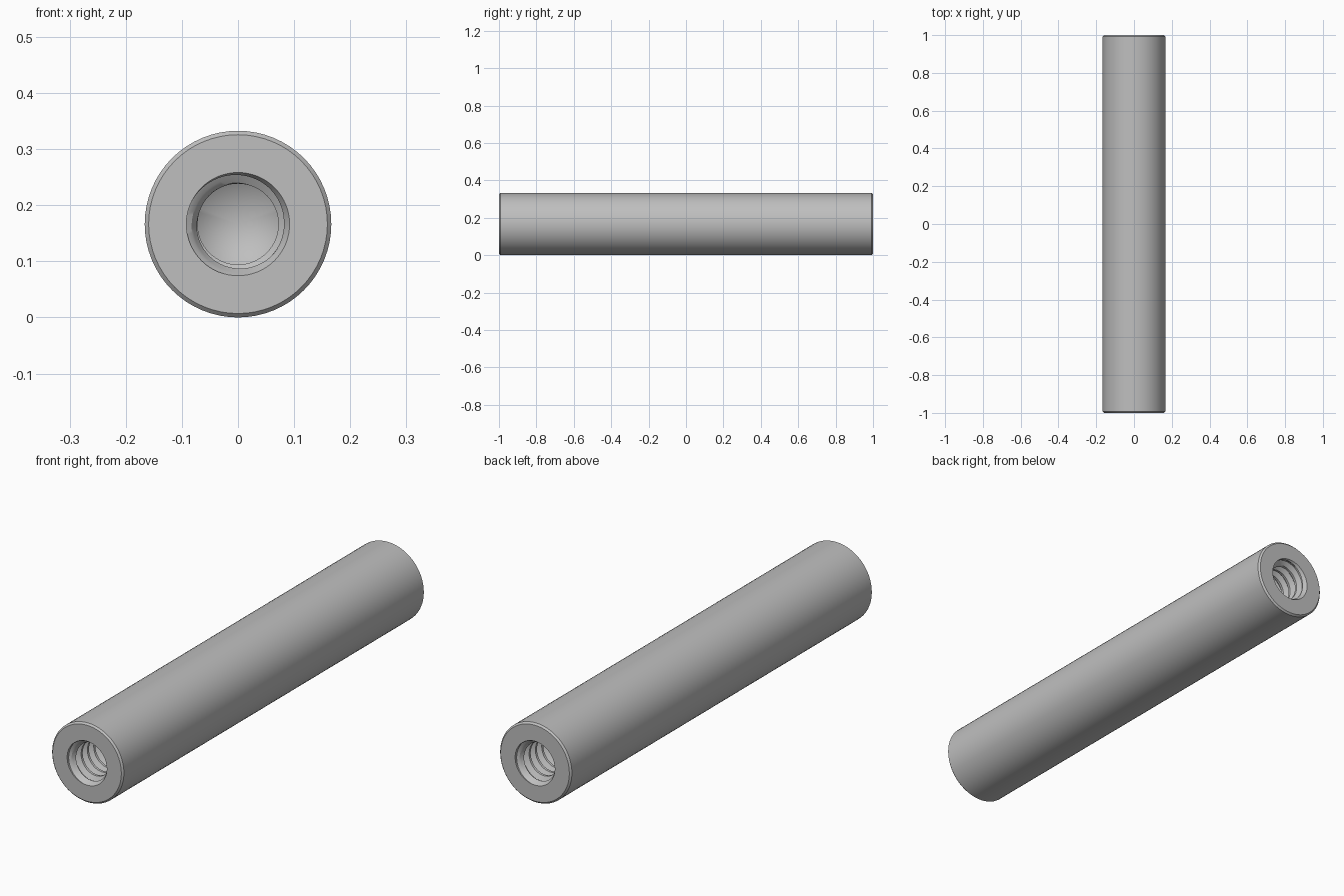
import bpy
import bmesh
from math import sin, cos, pi
from mathutils import Matrix, Vector

cube = bpy.data.objects.get("Cube")
if cube:
    bpy.data.objects.remove(cube)

SIDES = 64
OUTER, CHAMFER = 0.1663, 0.007
MAJOR, MINOR = 0.092, 0.072
PITCH, DEPTH = 0.0417, 0.5
LEAD_IN = 1.75          # depth of the countersink per unit of radius
TIP = 0.043             # depth of the drill point

# Thread profile over one pitch: back flank, crest, front flank, root
PROFILE = [(0, MAJOR), (0.145, (MAJOR + MINOR) / 2), (0.29, MINOR),
           (0.415, MINOR), (0.54, MINOR), (0.685, (MAJOR + MINOR) / 2),
           (0.83, MAJOR), (0.915, MAJOR)]


def point(radius, depth, step):
    angle = 2 * pi * step / SIDES
    return Vector((-radius * sin(angle), depth - 1, OUTER - radius * cos(angle)))


def ring(bm, radius, depth):
    return [bm.verts.new(point(radius, depth, s)) for s in range(SIDES + 1)]


def thread_row(bm, offset, radius):
    """One helical line of the thread, trimmed by the countersink and hole end."""
    row = []
    for s in range(SIDES + 1):
        depth = min(max(PITCH * (offset + s / SIDES), 0), DEPTH)
        r = min(radius, MINOR + (DEPTH - depth))
        r = max(r, MAJOR - depth / LEAD_IN)
        row.append(bm.verts.new(point(r, depth, s)))
    return row


bm = bmesh.new()

# One half of the rod: middle, outer chamfer, end face, thread, drill point
rows = [ring(bm, OUTER, 1), ring(bm, OUTER, CHAMFER),
        ring(bm, OUTER - CHAMFER, 0), ring(bm, MAJOR, 0)]
for turn in range(-1, int(DEPTH / PITCH) + 2):
    rows += [thread_row(bm, turn + f, r) for f, r in PROFILE]
rows += [ring(bm, MINOR, DEPTH), ring(bm, 0, DEPTH + TIP)]
for a, b in zip(rows, rows[1:]):
    for s in range(SIDES):
        bm.faces.new((a[s], a[s + 1], b[s + 1], b[s]))

# The other half is the same, turned end for end
copy = bmesh.ops.duplicate(bm, geom=bm.verts[:] + bm.edges[:] + bm.faces[:])
bmesh.ops.rotate(bm, cent=(0, 0, 0), matrix=Matrix.Rotation(pi, 3, 'Z'),
                 verts=[g for g in copy["geom"] if isinstance(g, bmesh.types.BMVert)])
bmesh.ops.remove_doubles(bm, verts=bm.verts[:], dist=0.00002)
bmesh.ops.dissolve_degenerate(bm, edges=bm.edges[:], dist=0.00002)
bmesh.ops.recalc_face_normals(bm, faces=bm.faces[:])

mesh = bpy.data.meshes.new("threaded_rod")
bm.to_mesh(mesh)
bm.free()
rod = bpy.data.objects.new("threaded_rod", mesh)
bpy.context.collection.objects.link(rod)

# Plain grey metal
grey = bpy.data.materials.new("grey_metal")
grey.use_nodes = True
colour = (0.52, 0.52, 0.52, 1)
grey.diffuse_color = colour
grey.node_tree.nodes["Principled BSDF"].inputs["Base Color"].default_value = colour
mesh.materials.append(grey)

bpy.ops.object.select_all(action='DESELECT')
rod.select_set(True)
bpy.context.view_layer.objects.active = rod
bpy.ops.object.shade_smooth_by_angle(angle=pi / 7)
